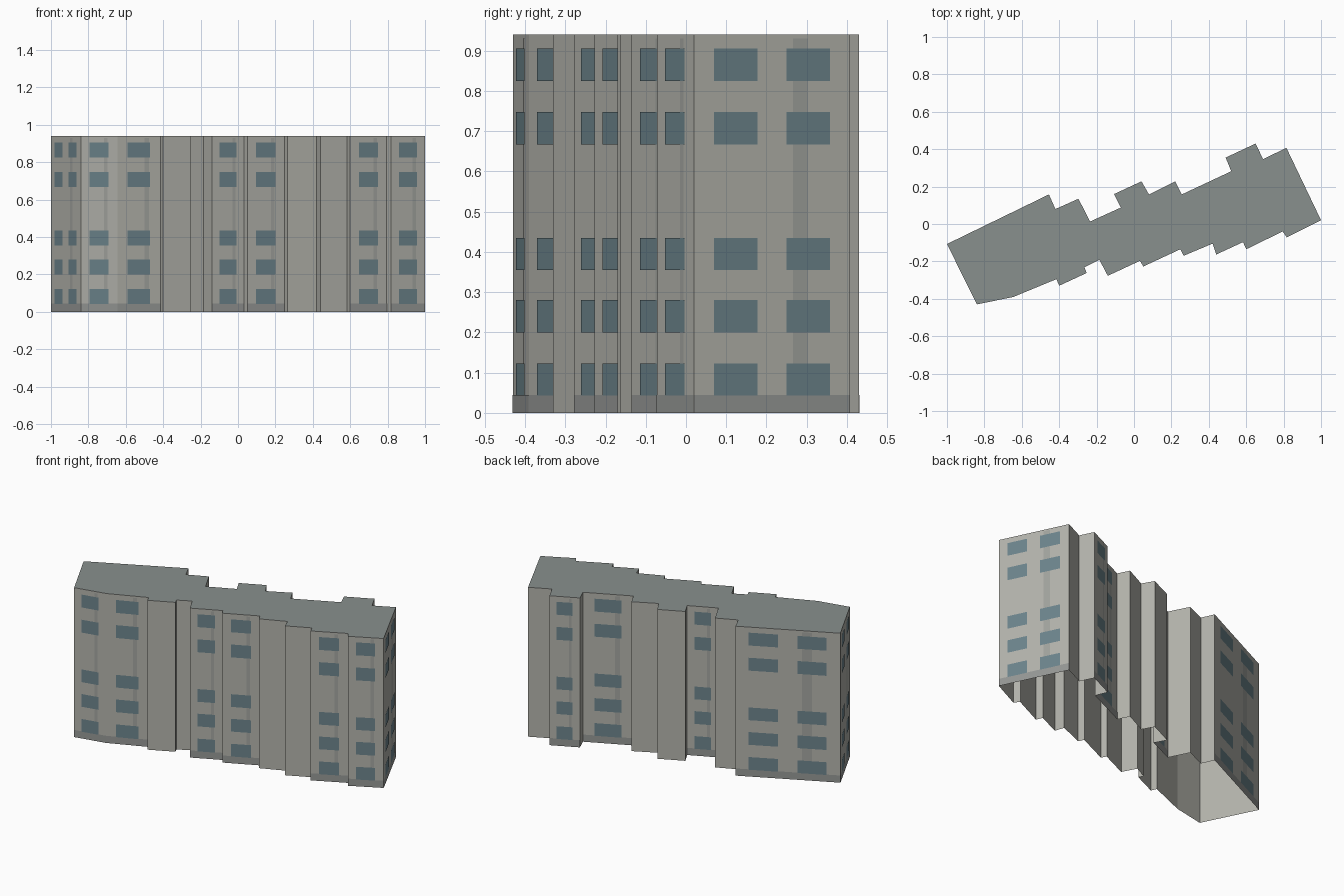
import bpy
from mathutils import Vector

if "Cube" in bpy.data.objects:
    bpy.data.objects.remove(bpy.data.objects["Cube"])

H = 0.94
# Footprint, counter-clockwise from the front left corner
PLAN = [(-.84, -.43), (-.645, -.39), (-.415, -.295), (-.40, -.33), (-.253, -.262),
        (-.265, -.232), (-.185, -.192), (-.14, -.277), (.032, -.197), (.05, -.227),
        (.248, -.135), (.265, -.17), (.42, -.105), (.44, -.163), (.583, -.097),
        (.60, -.135), (.795, -.04), (.817, -.072), (1, .02), (.815, .407),
        (.69, .347), (.65, .43), (.49, .355), (.52, .282), (.255, .158),
        (.22, .228), (.08, .158), (.04, .228), (-.107, .16), (-.07, .088),
        (-.235, .013), (-.297, .135), (-.42, .08), (-.455, .158), (-1, -.107)]
# Walls (by starting corner) with window columns: wall -> column count
COLUMNS = {i: 1 for i in (0, 1, 7, 9, 15, 17, 21, 23, 29)}
COLUMNS.update({18: 2, 33: 2, 34: 2})
ROWS = [(.043, .123), (.20, .28), (.355, .435), (.667, .748), (.825, .906)]


def material(name, rgb):
    m = bpy.data.materials.new(name)
    m.diffuse_color = (*rgb, 1)
    m.use_nodes = True
    m.node_tree.nodes["Principled BSDF"].inputs["Base Color"].default_value = m.diffuse_color
    return m


def mesh_object(name, verts, faces, mat):
    me = bpy.data.meshes.new(name)
    me.from_pydata(verts, [], faces)
    me.update()
    me.materials.append(mat)
    ob = bpy.data.objects.new(name, me)
    bpy.context.collection.objects.link(ob)
    return ob


def panel_quads(panels):
    """Turn (wall, u0, u1, z0, z1, offset) panels into quads lying on the walls."""
    verts, faces = [], []
    for wall, u0, u1, z0, z1, off in panels:
        a = Vector((*PLAN[wall], 0))
        d = Vector((*PLAN[(wall + 1) % len(PLAN)], 0)) - a
        a += Vector((d.y, -d.x, 0)).normalized() * off
        k = len(verts)
        for u, z in ((u0, z0), (u1, z0), (u1, z1), (u0, z1)):
            verts.append(a + d * u + Vector((0, 0, z)))
        faces.append((k, k + 1, k + 2, k + 3))
    return verts, faces


concrete = material("concrete", (.45, .45, .41))
roofing = material("roofing", (.25, .28, .27))
glass = material("glass", (.15, .23, .26))
stain = material("stain", (.36, .37, .345))
base = material("base", (.30, .31, .30))

# Outer walls, open underneath
n = len(PLAN)
walls = [(i, (i + 1) % n, (i + 1) % n + n, i + n) for i in range(n)]
mesh_object("walls", [(x, y, z) for z in (0, H) for x, y in PLAN], walls, concrete)

# Flat roof
mesh_object("roof", [(x, y, H) for x, y in PLAN], [tuple(range(n))], roofing)

# Windows, vertical downpipe streaks and plinth on the windowed walls
windows, streaks, plinths = [], [], []
for w, count in COLUMNS.items():
    spans = [(.23, .76)] if count == 1 else [(.125, .405), (.59, .87)]
    windows += [(w, a, b, z0, z1, .002) for a, b in spans for z0, z1 in ROWS]
    streaks.append((w, .635, .73, .045, .93, .001))
    plinths.append((w, 0, 1, 0, .045, .001))
mesh_object("windows", *panel_quads(windows), glass)
mesh_object("wall_streaks", *panel_quads(streaks), stain)
mesh_object("plinths", *panel_quads(plinths), base)
